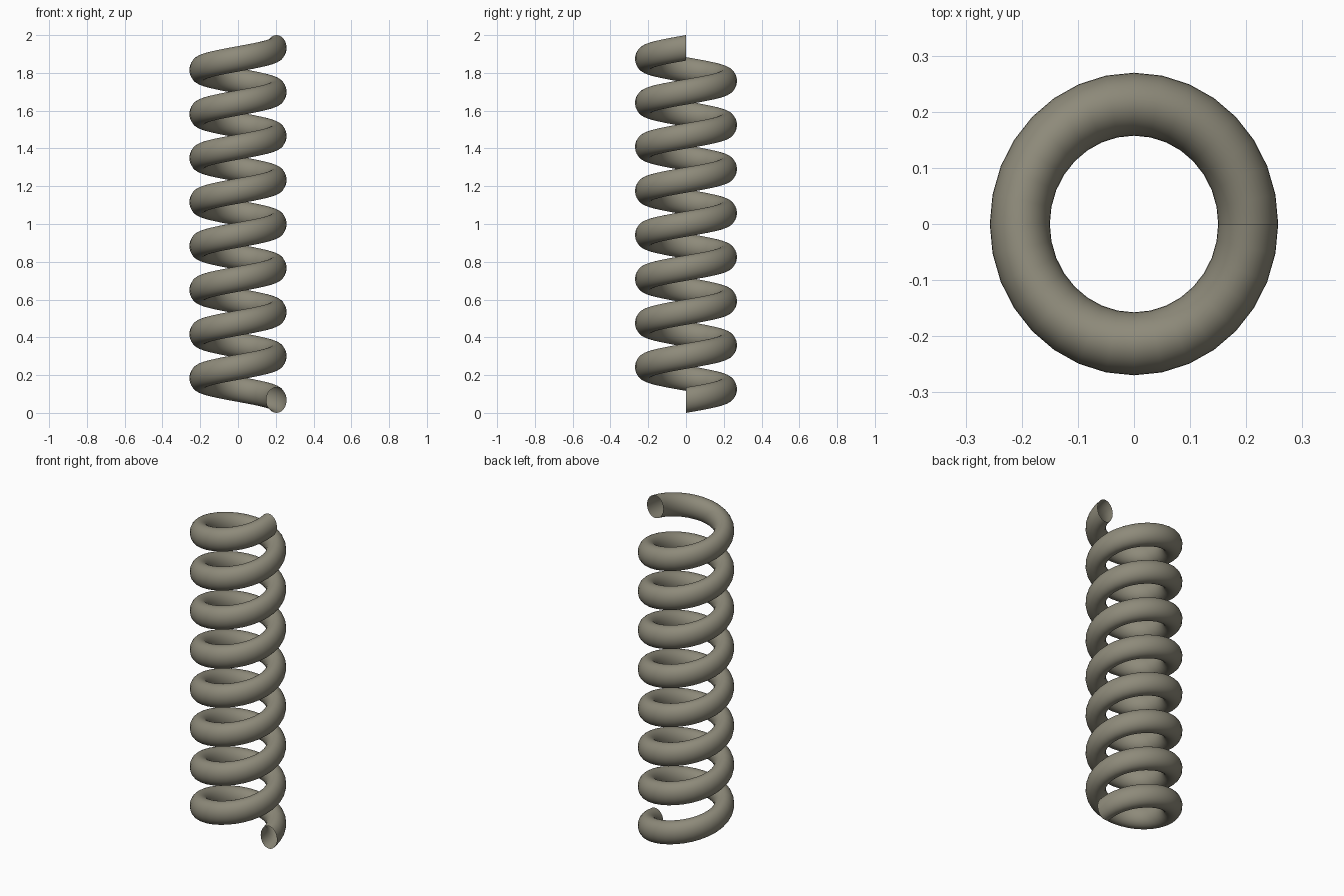
import bpy, math

if "Cube" in bpy.data.objects:
    bpy.data.objects.remove(bpy.data.objects["Cube"])

TURNS, STEPS, SIDES = 8, 32, 32
RX, RY = 0.2035, 0.2135          # coil radius, slightly wider in y
WIRE_X, WIRE_Z = 0.0535, 0.0675  # oval wire section
PITCH = (2.0 - 2 * WIRE_Z) / TURNS

# Wire section swept upward around z, ends left open and cut in the xz plane
verts, faces = [], []
rings = TURNS * STEPS + 1
for i in range(rings):
    t = 2 * math.pi * i / STEPS
    for j in range(SIDES):
        v = 2 * math.pi * j / SIDES
        r = RX + WIRE_X * math.cos(v)
        z = WIRE_Z + PITCH * i / STEPS + WIRE_Z * math.sin(v)
        verts.append((r * math.cos(t), r * math.sin(t) * RY / RX, z))
for i in range(rings - 1):
    for j in range(SIDES):
        k = (j + 1) % SIDES
        a, b = i * SIDES, (i + 1) * SIDES
        faces.append((a + j, b + j, b + k, a + k))

mesh = bpy.data.meshes.new("coil_spring")
mesh.from_pydata(verts, [], faces)
mesh.update()
mesh.shade_smooth()

# Dull olive-grey metal
metal = bpy.data.materials.new("dull_metal")
metal.diffuse_color = (0.27, 0.255, 0.195, 1)
metal.use_nodes = True
metal.node_tree.nodes["Principled BSDF"].inputs["Base Color"].default_value = metal.diffuse_color
mesh.materials.append(metal)

spring = bpy.data.objects.new("coil_spring", mesh)
bpy.context.collection.objects.link(spring)
